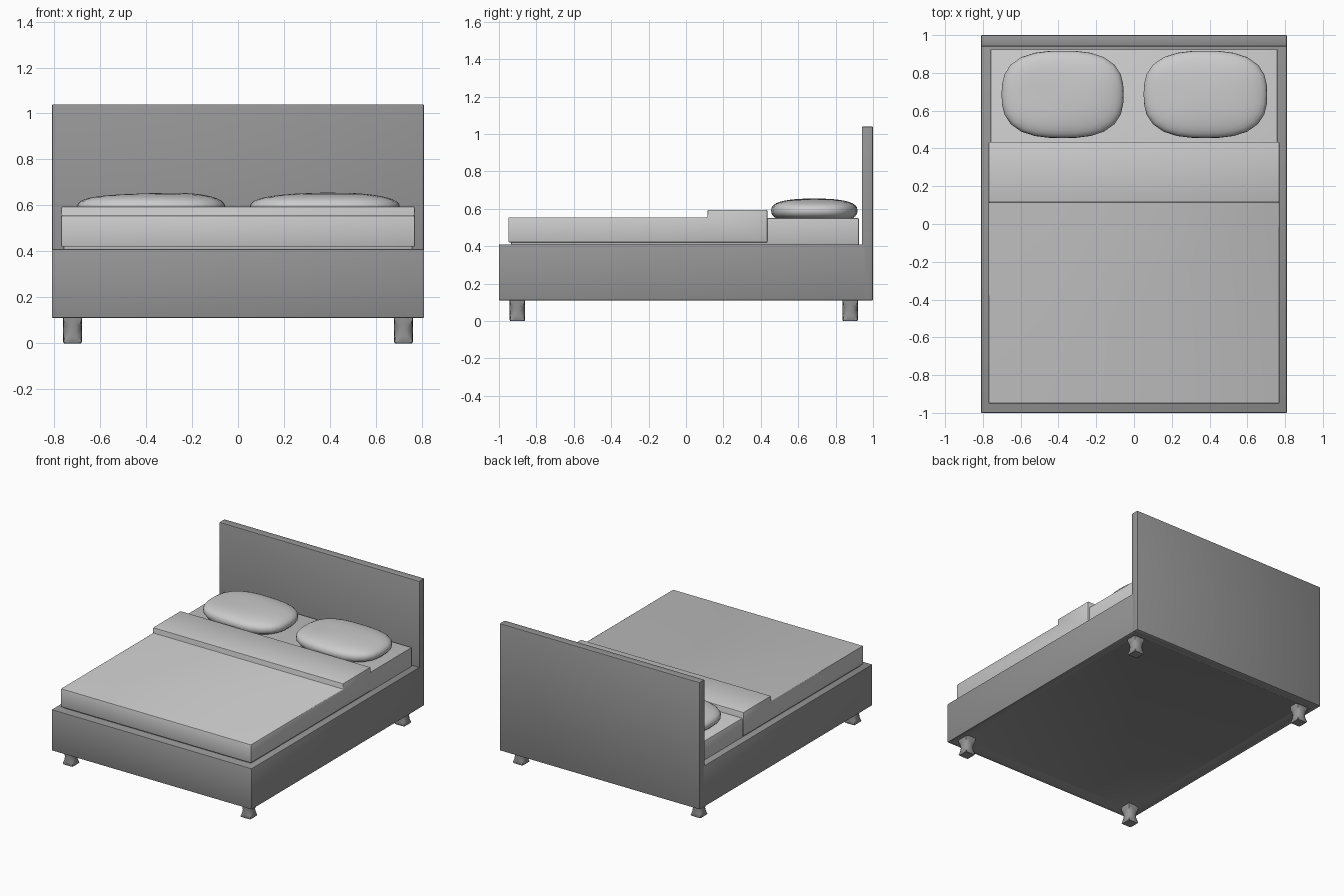
import bpy, bmesh, math
from mathutils import Vector

if "Cube" in bpy.data.objects:
    bpy.data.objects.remove(bpy.data.objects["Cube"])

dark = bpy.data.materials.new("dark_grey")
dark.diffuse_color = (0.3, 0.3, 0.3, 1)
dark.use_nodes = True
dark.node_tree.nodes["Principled BSDF"].inputs["Base Color"].default_value = dark.diffuse_color


def finish(name, bm, bevel=0.0, angle=35, mat=None):
    bmesh.ops.recalc_face_normals(bm, faces=bm.faces)
    bm.normal_update()
    if bevel:
        sharp = [e for e in bm.edges if e.calc_face_angle(0) > 0.5]
        bmesh.ops.bevel(bm, geom=sharp, offset=bevel, segments=2,
                        profile=0.5, affect='EDGES')
    mesh = bpy.data.meshes.new(name)
    bm.to_mesh(mesh)
    bm.free()
    if mat:
        mesh.materials.append(mat)
    ob = bpy.data.objects.new(name, mesh)
    bpy.context.collection.objects.link(ob)
    bpy.ops.object.select_all(action='DESELECT')
    ob.select_set(True)
    bpy.context.view_layer.objects.active = ob
    bpy.ops.object.shade_smooth_by_angle(angle=math.radians(angle))
    return ob


def box_mesh(lo, hi):
    bm = bmesh.new()
    bmesh.ops.create_cube(bm, size=1)
    lo, hi = Vector(lo), Vector(hi)
    for v in bm.verts:
        v.co = (lo + hi) / 2 + v.co * (hi - lo)
    return bm


def loft(rings):
    bm = bmesh.new()
    loops = [[bm.verts.new(p) for p in r] for r in rings]
    n = len(loops[0])
    for a, b in zip(loops, loops[1:]):
        for i in range(n):
            j = (i + 1) % n
            bm.faces.new((a[i], a[j], b[j], b[i]))
    bm.faces.new(loops[0][::-1])
    bm.faces.new(loops[-1])
    return bm


# Bed frame: box with a shallow recess underneath
bm = box_mesh((-0.81, -1.0, 0.11), (0.81, 0.96, 0.41))
bm.normal_update()
bottom = min(bm.faces, key=lambda f: f.calc_center_median().z)
bmesh.ops.inset_region(bm, faces=[bottom], thickness=0.04)
bmesh.ops.inset_region(bm, faces=[bottom], thickness=0.06, depth=-0.02)
finish("bed_frame", bm, 0.005, mat=dark)

# Headboard
finish("headboard", box_mesh((-0.81, 0.94, 0.11), (0.81, 1.0, 1.04)), 0.006, mat=dark)

# Mattress
finish("mattress", box_mesh((-0.76, -0.935, 0.408), (0.76, 0.925, 0.55)), 0.006)

# Duvet with folded-back top band
profile = [(-0.95, 0.42), (-0.95, 0.555), (0.115, 0.555),
           (0.115, 0.595), (0.435, 0.595), (0.435, 0.42)]
bm = loft([[(x, y, z) for y, z in profile] for x in (-0.77, 0.77)])
finish("duvet", bm, 0.006)


# Legs: square at the ends, round in the middle
def leg_ring(cx, cy, z, roundness, r):
    pts = []
    for i in range(16):
        a = math.tau * i / 16
        c, s = math.cos(a), math.sin(a)
        square = 1 / max(abs(c), abs(s))
        k = r * (roundness + (1 - roundness) * square)
        pts.append((cx + c * k, cy + s * k, z))
    return pts


leg_steps = [(0.0, 0.1, 0.037), (0.006, 0.1, 0.041), (0.03, 0.7, 0.041),
             (0.055, 1.0, 0.041), (0.08, 0.7, 0.041), (0.105, 0.1, 0.041),
             (0.135, 0.0, 0.041)]
for side, x in (("left", -0.72), ("right", 0.72)):
    for end, y in (("front", -0.902), ("back", 0.878)):
        bm = loft([leg_ring(x, y, z, m, r) for z, m, r in leg_steps])
        finish(f"{end}_{side}_leg", bm, angle=40, mat=dark)


# Pillows: flattened superellipsoids with slight lumps
def pillow(name, cx, half_x, phase):
    bm = bmesh.new()
    bmesh.ops.create_uvsphere(bm, u_segments=28, v_segments=16, radius=1)
    for v in bm.verts:
        x, y, z = v.co
        rho = math.hypot(x, y)
        if rho > 1e-4:
            c, s = x / rho, y / rho
            k = (abs(c) ** 2.7 + abs(s) ** 2.7) ** (-1 / 2.7) * rho ** 0.6
            x, y = c * k, s * k
        z = math.copysign(abs(z) ** 0.8, z)
        lump = 0.004 * math.sin(3 * x + phase) * math.cos(2.5 * y) * max(z, 0)
        v.co = (cx + x * half_x, 0.686 + y * 0.231, 0.59 + z * 0.062 + lump)
    finish(name, bm, angle=80)


pillow("left_pillow", -0.378, 0.323, 0.3)
pillow("right_pillow", 0.378, 0.327, 1.2)
